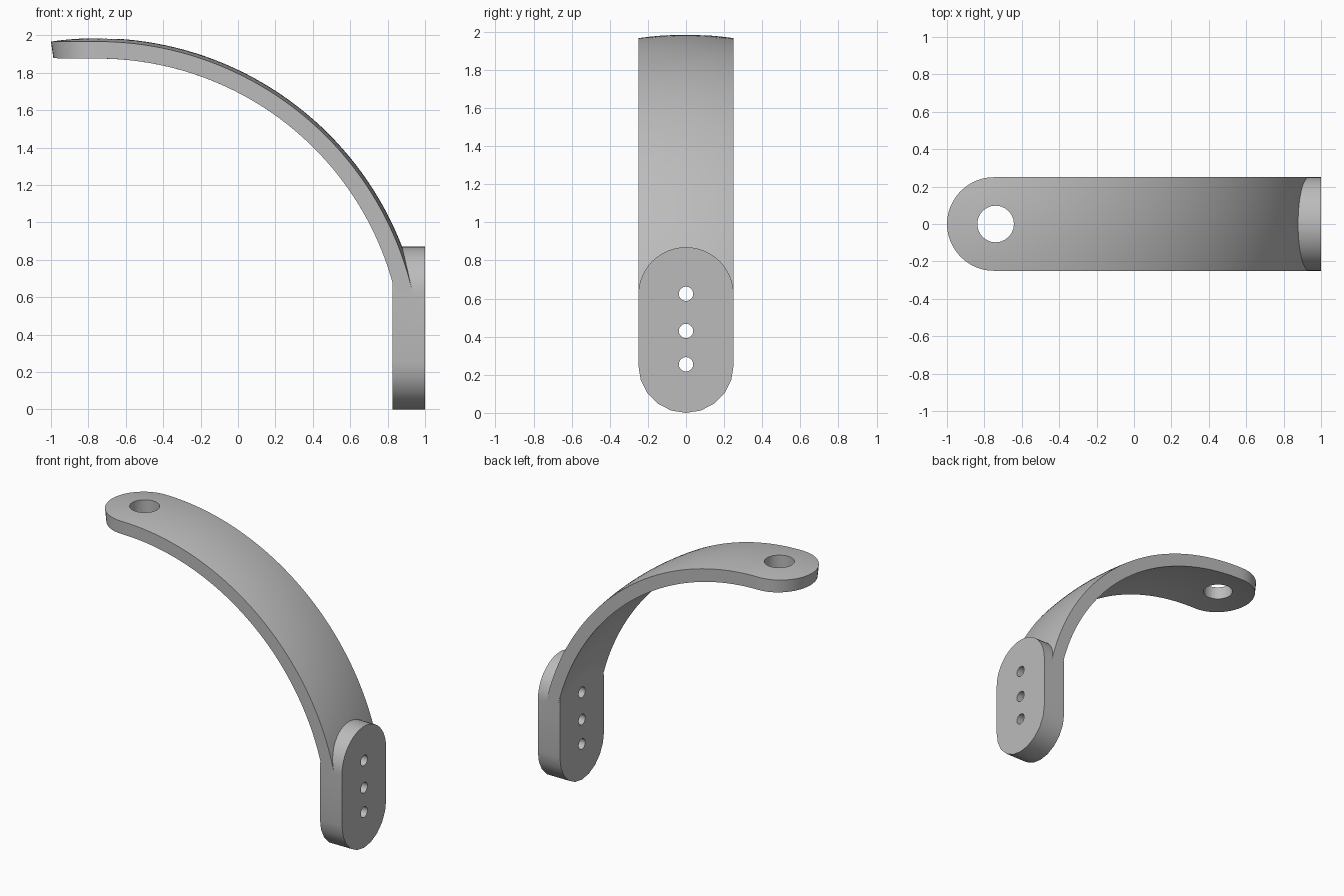
import bpy, bmesh
from math import sin, cos, asin, sqrt, pi, radians
from mathutils import Matrix, Vector

if "Cube" in bpy.data.objects:
    bpy.data.objects.remove(bpy.data.objects["Cube"])

HALF = 0.25                       # half width of the strap and the plate
CENTRE = Vector((-0.75, 0, 0.24))  # centre of the spherical arm
OUTER, INNER = 1.745, 1.655

grey = bpy.data.materials.new("plain grey")
grey.use_nodes = True
grey.diffuse_color = (0.5, 0.5, 0.5, 1)
grey.node_tree.nodes["Principled BSDF"].inputs["Base Color"].default_value = (0.5, 0.5, 0.5, 1)


def make_object(name, bm):
    bmesh.ops.recalc_face_normals(bm, faces=bm.faces)
    mesh = bpy.data.meshes.new(name)
    bm.to_mesh(mesh)
    bm.free()
    mesh.materials.append(grey)
    obj = bpy.data.objects.new(name, mesh)
    bpy.context.collection.objects.link(obj)
    return obj


def combine(target, tool, operation):
    mod = target.modifiers.new(operation, "BOOLEAN")
    mod.operation, mod.object, mod.solver = operation, tool, "EXACT"
    bpy.context.view_layer.objects.active = target
    bpy.ops.object.modifier_apply(modifier=mod.name)
    bpy.data.objects.remove(tool)


def hole_cutter(name, radius, location, axis, segments):
    bm = bmesh.new()
    turn = Matrix.Rotation(pi / 2, 4, "Y") if axis == "X" else Matrix()
    bmesh.ops.create_cone(bm, cap_ends=True, segments=segments, radius1=radius,
                          radius2=radius, depth=0.6,
                          matrix=Matrix.Translation(location) @ turn)
    obj = make_object(name, bm)
    obj.hide_render = True
    return obj


# Curved arm: a strip of a spherical shell with a rounded free end
def build_arm(cols=24, rows=48, end=radians(80)):
    bm = bmesh.new()
    skins = []
    for radius in (OUTER, INNER):
        grid = []
        for j in range(cols + 1):
            phi = pi * j / cols
            y = -HALF * cos(phi)
            start = -asin(HALF * sin(phi) / OUTER)
            ring = sqrt(radius ** 2 - y ** 2)
            angles = [start + (end - start) * i / rows for i in range(rows + 1)]
            grid.append([bm.verts.new(CENTRE + Vector((ring * sin(a), y, ring * cos(a))))
                         for a in angles])
        for j in range(cols):
            for i in range(rows):
                bm.faces.new((grid[j][i], grid[j + 1][i],
                              grid[j + 1][i + 1], grid[j][i + 1]))
        rim = (grid[0] + [c[-1] for c in grid[1:]] + grid[-1][-2::-1]
               + [c[0] for c in grid[-2:0:-1]])
        skins.append(rim)
    top, under = skins
    for k in range(len(top)):
        n = (k + 1) % len(top)
        bm.faces.new((top[k], top[n], under[n], under[k]))
    return make_object("mounting_bracket", bm)


# Mounting plate: an upright slab with rounded ends
def build_plate(x0=0.825, x1=1.0, low=0.25, high=0.62, bottom_steps=10, top_steps=24):
    outline = [(HALF * cos(pi * i / top_steps), high + HALF * sin(pi * i / top_steps))
               for i in range(top_steps + 1)]
    outline += [(-HALF * cos(pi * i / bottom_steps), low - HALF * sin(pi * i / bottom_steps))
                for i in range(bottom_steps + 1)]
    bm = bmesh.new()
    face = bm.faces.new([bm.verts.new((x0, y, z)) for y, z in outline])
    moved = bmesh.ops.extrude_face_region(bm, geom=[face])["geom"]
    bmesh.ops.translate(bm, vec=(x1 - x0, 0, 0),
                        verts=[v for v in moved if isinstance(v, bmesh.types.BMVert)])
    return make_object("mounting_plate", bm)


bracket = build_arm()
combine(bracket, build_plate(), "UNION")

# Large hole in the free end and three screw holes in the plate
combine(bracket, hole_cutter("end_hole", 0.098, (-0.74, 0, 1.9), "Z", 24), "DIFFERENCE")
for z in (0.255, 0.43, 0.625):
    combine(bracket, hole_cutter("screw_hole", 0.038, (0.9, 0, z), "X", 16), "DIFFERENCE")

bpy.ops.object.select_all(action="DESELECT")
bracket.select_set(True)
bpy.context.view_layer.objects.active = bracket
bpy.ops.object.shade_smooth_by_angle(angle=radians(30))
